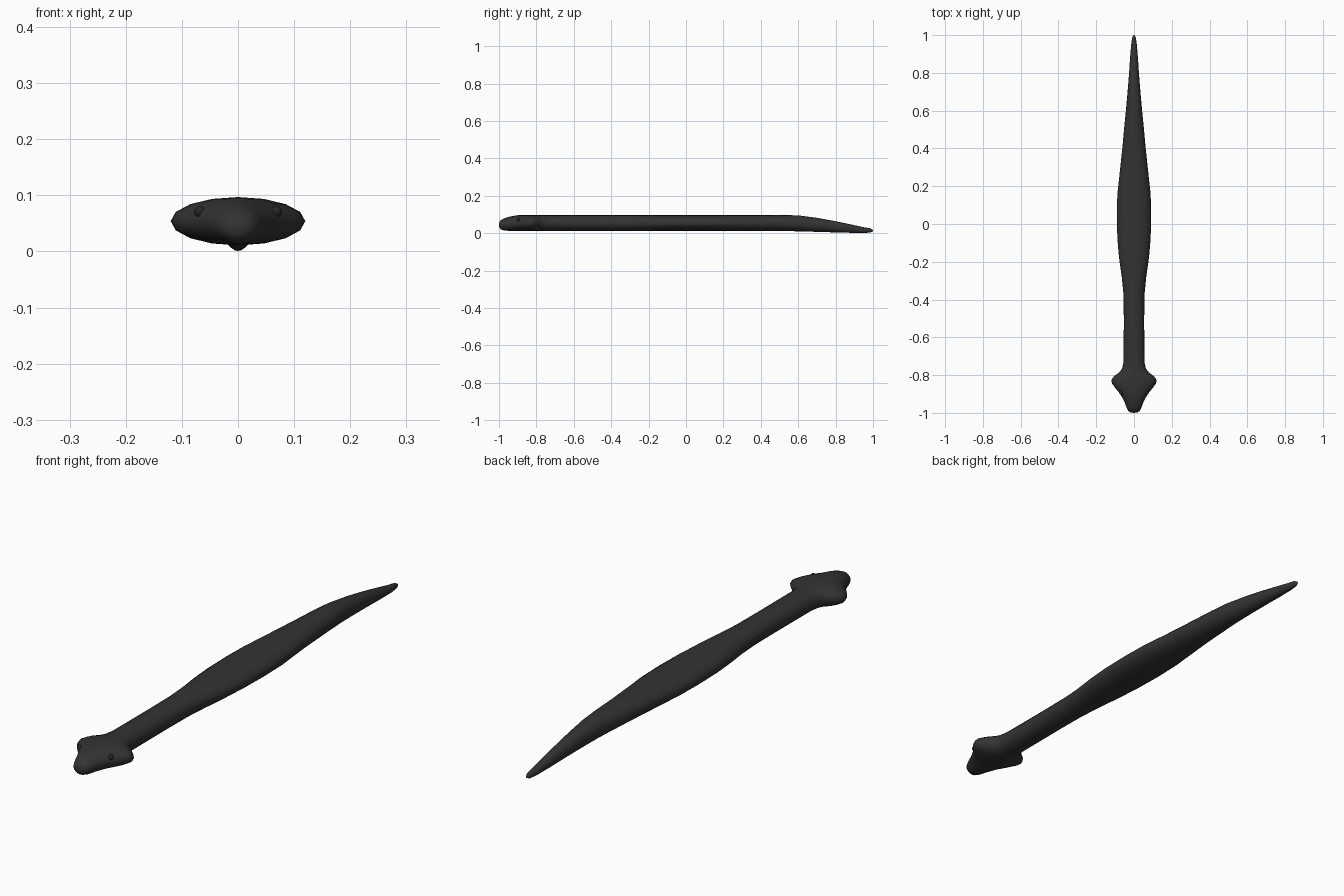
import bpy, bmesh, math

def material(name, col):
    m = bpy.data.materials.new(name)
    m.diffuse_color = (*col, 1)
    return m

skin = material("charcoal skin", (0.033, 0.033, 0.033))
eye_black = material("eye black", (0.02, 0.02, 0.02))

# Cross-sections along the snake: y, half width, bottom z, top z
SECTIONS = [
    (-0.998, 0.018, 0.030, 0.058), (-0.990, 0.030, 0.020, 0.070), (-0.970, 0.040, 0.014, 0.080),
    (-0.940, 0.051, 0.012, 0.089), (-0.900, 0.073, 0.011, 0.096), (-0.870, 0.098, 0.011, 0.097),
    (-0.845, 0.116, 0.011, 0.097), (-0.825, 0.120, 0.011, 0.097), (-0.805, 0.105, 0.011, 0.097),
    (-0.785, 0.078, 0.011, 0.097), (-0.765, 0.063, 0.011, 0.097), (-0.730, 0.055, 0.011, 0.097),
    (-0.500, 0.054, 0.011, 0.097), (-0.370, 0.056, 0.011, 0.097), (-0.280, 0.065, 0.011, 0.097),
    (-0.180, 0.079, 0.011, 0.097), (-0.080, 0.088, 0.011, 0.097), (0.050, 0.091, 0.011, 0.097),
    (0.160, 0.088, 0.011, 0.097), (0.250, 0.078, 0.011, 0.097), (0.400, 0.062, 0.011, 0.097),
    (0.520, 0.051, 0.011, 0.097), (0.600, 0.043, 0.010, 0.095), (0.700, 0.034, 0.007, 0.082),
    (0.800, 0.026, 0.004, 0.064), (0.880, 0.021, 0.002, 0.047), (0.950, 0.015, 0.001, 0.032),
    (0.985, 0.010, 0.003, 0.026), (0.998, 0.004, 0.009, 0.019),
]
SIDES = 16

# Body, head and tail as one lofted skin
bm = bmesh.new()
rings = []
for y, w, lo, hi in SECTIONS:
    c, h = (lo + hi) / 2, (hi - lo) / 2
    rings.append([bm.verts.new((w * math.cos(2 * math.pi * i / SIDES), y,
                                c + h * math.sin(2 * math.pi * i / SIDES))) for i in range(SIDES)])
for a, b in zip(rings, rings[1:]):
    for i in range(SIDES):
        j = (i + 1) % SIDES
        bm.faces.new((a[i], a[j], b[j], b[i]))
# Rounded end points
for ring, tip in ((rings[0], (0, -1, 0.044)), (rings[-1], (0, 1, 0.014))):
    v = bm.verts.new(tip)
    for i in range(SIDES):
        bm.faces.new((ring[i], ring[(i + 1) % SIDES], v))
bmesh.ops.recalc_face_normals(bm, faces=bm.faces)
for f in bm.faces:
    f.smooth = True
mesh = bpy.data.meshes.new("snake_body")
bm.to_mesh(mesh)
bm.free()
mesh.materials.append(skin)
bpy.context.collection.objects.link(bpy.data.objects.new("snake_body", mesh))

# Small eyes sunk into the head
for side, s in (("left", 1), ("right", -1)):
    bpy.ops.mesh.primitive_uv_sphere_add(segments=12, ring_count=8, radius=0.010,
                                         location=(s * 0.068, -0.895, 0.071))
    eye = bpy.context.object
    eye.name = side + "_eye"
    eye.data.materials.append(eye_black)
    bpy.ops.object.shade_smooth()
